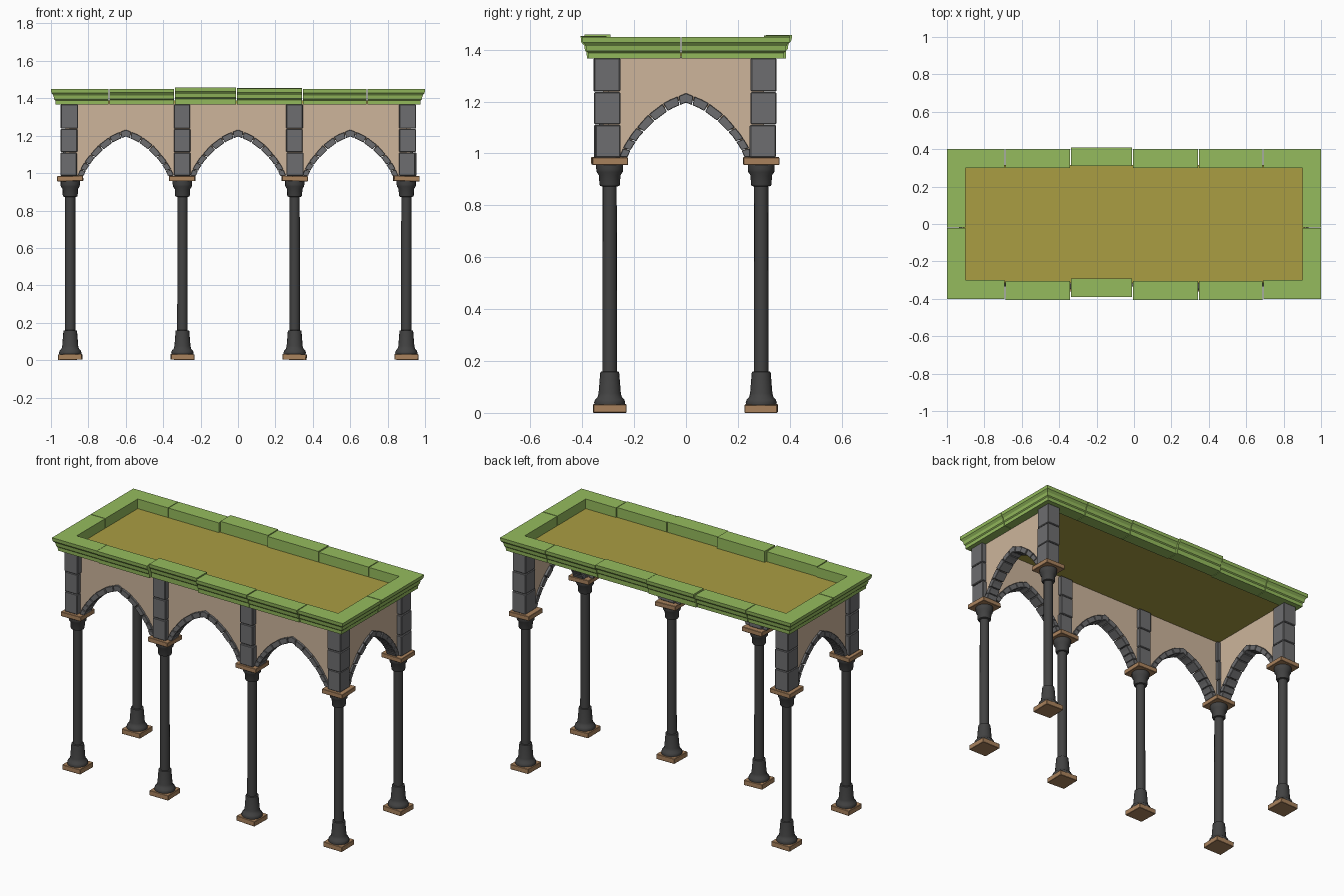
import bpy, bmesh, math, random
from mathutils import Matrix, Vector

if "Cube" in bpy.data.objects:
    bpy.data.objects.remove(bpy.data.objects["Cube"])

random.seed(4)


def material(name, rgb):
    m = bpy.data.materials.new(name)
    m.diffuse_color = (*rgb, 1)
    m.use_nodes = True
    m.node_tree.nodes["Principled BSDF"].inputs["Base Color"].default_value = m.diffuse_color
    return m


GREEN = material("cornice green", (0.30, 0.50, 0.11))
OLIVE = material("roof olive", (0.40, 0.34, 0.055))
BEIGE = material("wall beige", (0.61, 0.46, 0.33))
BROWN = material("slab brown", (0.40, 0.225, 0.11))
GREY = material("stone grey", (0.155, 0.155, 0.16))
DARK = material("column charcoal", (0.055, 0.055, 0.055))


def finish(bm, name, mat, bevel=0.0, smooth=False):
    bmesh.ops.recalc_face_normals(bm, faces=bm.faces)
    if bevel:
        bmesh.ops.bevel(bm, geom=list(bm.edges), offset=bevel, segments=1, affect='EDGES')
    me = bpy.data.meshes.new(name)
    bm.to_mesh(me)
    bm.free()
    me.materials.append(mat)
    ob = bpy.data.objects.new(name, me)
    bpy.context.collection.objects.link(ob)
    if smooth:
        bpy.context.view_layer.objects.active = ob
        ob.select_set(True)
        bpy.ops.object.shade_smooth_by_angle(angle=math.radians(35))
        ob.select_set(False)
    return ob


def add_box(bm, centre, size, rot=None):
    m = Matrix.Translation(centre) @ (rot or Matrix()) @ Matrix.Diagonal((*size, 1))
    bmesh.ops.create_cube(bm, size=1, matrix=m)


def loft(bm, a, b):
    """Closed solid between two matching outlines."""
    va, vb = [bm.verts.new(p) for p in a], [bm.verts.new(p) for p in b]
    n = len(a)
    for i in range(n):
        bm.faces.new((va[i], va[(i + 1) % n], vb[(i + 1) % n], vb[i]))
    bm.faces.new(va[::-1])
    bm.faces.new(vb)


# Columns: turned profile (radius, height) with square slabs
PROFILE = [(0.058, 0.028), (0.060, 0.040), (0.056, 0.052), (0.047, 0.060), (0.043, 0.075),
           (0.037, 0.150), (0.036, 0.158), (0.028, 0.160), (0.027, 0.872), (0.037, 0.875),
           (0.040, 0.882), (0.041, 0.915), (0.050, 0.928), (0.052, 0.940), (0.052, 0.958)]


def tilt():
    return Matrix.Rotation(random.uniform(-.05, .05), 4, 'Z') @ \
        Matrix.Rotation(random.uniform(-.03, .03), 4, 'Y')


def column(x, y):
    bm = bmesh.new()
    rings = [[bm.verts.new((x + r * math.cos(a), y + r * math.sin(a), z))
              for a in [math.tau * k / 16 for k in range(16)]] for r, z in PROFILE]
    for lo, hi in zip(rings, rings[1:]):
        for k in range(16):
            bm.faces.new((lo[k], lo[(k + 1) % 16], hi[(k + 1) % 16], hi[k]))
    bm.faces.new(rings[0][::-1])
    bm.faces.new(rings[-1])
    finish(bm, "column", DARK, smooth=True)
    bm = bmesh.new()
    add_box(bm, (x, y, 0.017), (0.126, 0.126, 0.031), tilt())
    add_box(bm, (x, y, 0.971), (0.138, 0.138, 0.028), tilt())
    finish(bm, "column_slabs", BROWN, 0.002)


# Stone piers above the columns, three blocks each
def pier(x, y):
    bm = bmesh.new()
    for z0, z1 in ((0.984, 1.111), (1.111, 1.237), (1.237, 1.368)):
        j = random.uniform(-.003, .003)
        add_box(bm, (x + j, y - j, (z0 + z1) / 2), (0.09 + j, 0.1 + j, z1 - z0 - 0.002))
    finish(bm, "pier", GREY, 0.004)


for x, y in [(-.897, -.294), (-.297, -.294), (.303, -.294), (.9, -.294), (-.897, .29), (.9, .29)]:
    column(x, y)
    pier(x + math.copysign(.006, x) if abs(x) > .5 else x, y * 1.03)

# Arches: half curves (offset, height), outer and inner
OUTER = [(.257, .985), (.238, 1.03), (.207, 1.078), (.150, 1.145), (.078, 1.200), (0, 1.232)]
INNER = [(.226, .985), (.210, 1.02), (.178, 1.068), (.126, 1.122), (.062, 1.170), (0, 1.196)]


def full(half):
    return [(-u, z) for u, z in half] + half[-2::-1]


def sample(pts, t):
    f = t * (len(pts) - 1)
    i = min(int(f), len(pts) - 2)
    a, b = Vector(pts[i]), Vector(pts[i + 1])
    return a.lerp(b, f - i)


def bay(place):
    """place(u, depth, z): depth 0 is the wall centre, positive is outward."""
    out, inn = full(OUTER), full(INNER)
    # wall panel with arched opening
    bm = bmesh.new()
    mid = [((a[0] + b[0]) / 2, (a[1] + b[1]) / 2) for a, b in zip(out, inn)]
    mid = [(-.3, .99)] + mid + [(.3, .99)]
    for p, q in zip(mid, mid[1:]):
        outline = [p, q, (q[0], 1.372), (p[0], 1.372)]
        loft(bm, [place(u, .022, z) for u, z in outline], [place(u, -.022, z) for u, z in outline])
    bmesh.ops.remove_doubles(bm, verts=bm.verts, dist=1e-5)
    finish(bm, "wall_panel", BEIGE)
    # voussoirs
    bm = bmesh.new()
    n = 13
    for i in range(n):
        t0, t1 = (i + .03) / n, (i + .97) / n
        tm = (t0 + t1) / 2
        outline = [sample(out, t0), sample(out, tm), sample(out, t1),
                   sample(inn, t1), sample(inn, tm), sample(inn, t0)]
        d = .036 + random.uniform(-.003, .003)
        loft(bm, [place(p[0], d, p[1]) for p in outline], [place(p[0], -d, p[1]) for p in outline])
    finish(bm, "arch_stones", GREY, 0.002)


for cx in (-.6, 0, .6):
    bay(lambda u, d, z: (cx + u, -.297 - d, z))
for s in (-1, 1):
    bay(lambda u, d, z: (s * (.899 + d), u, z))

# Cornice: moulded profile (outward offset, height) in slightly uneven pieces
MOULD = [(0, 1.366), (.076, 1.366), (.077, 1.388), (.083, 1.394), (.086, 1.414),
         (.098, 1.428), (.1, 1.449), (0, 1.449)]


def cornice_long(side, x0, x1, shift, lift):
    def end(x):
        def px(d):
            return math.copysign(.9 + d, x) if abs(x) > .89 else x
        return [(px(d), side * (.3 + d + shift), z + lift * (z > 1.37)) for d, z in MOULD]
    bm = bmesh.new()
    loft(bm, end(x0), end(x1))
    finish(bm, "cornice_piece", GREEN)


def cornice_end(side, y0, y1):
    def end(y):
        def py(d):
            return math.copysign(.3 + d, y) if abs(y) > .29 else y
        return [(side * (.9 + d), py(d), z) for d, z in MOULD]
    bm = bmesh.new()
    loft(bm, end(y0), end(y1))
    finish(bm, "cornice_end", GREEN)


CUTS = [-.9, -.69, -.34, -.008, .345, .69, .9]
OFFSETS = {-1: [(0, 0), (.006, .002), (-.009, .009), (.006, .004), (.006, .001), (0, 0)],
           1: [(0, 0), (0, 0), (.009, .008), (0, .006), (0, .001), (0, 0)]}
G = .002
for side in (-1, 1):
    for a, b, (shift, lift) in zip(CUTS, CUTS[1:], OFFSETS[side]):
        cornice_long(side, a + G * (a > -.89), b - G * (b < .89), shift, lift)
    cornice_end(side, -.3, -.02 - G)
    cornice_end(side, -.02 + G, .3)

# Sunken roof panel
bm = bmesh.new()
add_box(bm, (0, 0, 1.381), (1.83, .63, .016))
finish(bm, "roof_panel", OLIVE)
